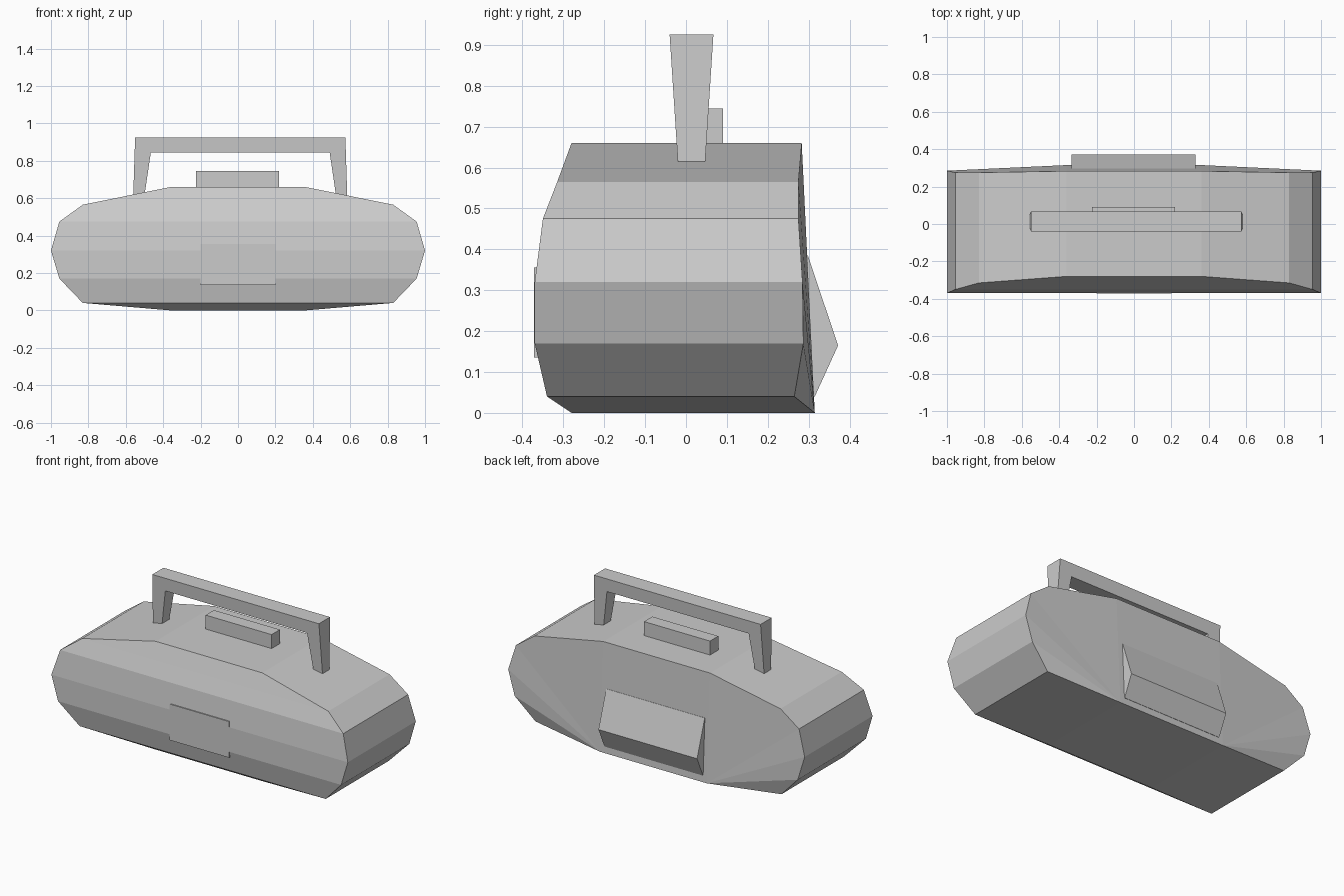
import bpy
import bmesh

if "Cube" in bpy.data.objects:
    bpy.data.objects.remove(bpy.data.objects["Cube"])

grey = bpy.data.materials.new("light_grey")
grey.diffuse_color = (0.6, 0.6, 0.6, 1.0)
grey.use_nodes = True
grey.node_tree.nodes["Principled BSDF"].inputs["Base Color"].default_value = grey.diffuse_color


def make(name, verts, faces):
    """Flat-shaded mesh object with outward normals."""
    bm = bmesh.new()
    vs = [bm.verts.new(v) for v in verts]
    for f in faces:
        bm.faces.new([vs[i] for i in f])
    bmesh.ops.recalc_face_normals(bm, faces=bm.faces)
    mesh = bpy.data.meshes.new(name)
    bm.to_mesh(mesh)
    bm.free()
    mesh.materials.append(grey)
    obj = bpy.data.objects.new(name, mesh)
    bpy.context.collection.objects.link(obj)
    return obj


def prism(name, profile, x0, x1):
    """Extrude a (y, z) profile along x."""
    n = len(profile)
    verts = [(x, y, z) for x in (x0, x1) for y, z in profile]
    faces = [[i, (i + 1) % n, n + (i + 1) % n, n + i] for i in range(n)]
    faces += [list(range(n)), list(range(n, 2 * n))]
    return make(name, verts, faces)


def box_profile(y0, y1, z0, z1):
    return [(y0, z0), (y1, z0), (y1, z1), (y0, z1)]


# Body: stacked levels of (half width, height, front y, back y)
levels = [
    (0.36, 0.00, -0.28, 0.315),
    (0.83, 0.04, -0.34, 0.265),
    (0.955, 0.17, -0.37, 0.287),
    (1.00, 0.32, -0.37, 0.285),
    (0.955, 0.475, -0.35, 0.275),
    (0.83, 0.565, -0.315, 0.275),
    (0.36, 0.66, -0.28, 0.283),
]
verts = []
for hx, z, yf, yb in levels:
    verts += [(-hx, yf, z), (hx, yf, z), (hx, yb, z), (-hx, yb, z)]
last = len(levels) - 1
faces = [[0, 1, 2, 3], [4 * last + k for k in range(4)]]
for i in range(last):
    a, b = 4 * i, 4 * (i + 1)
    faces.append([a, a + 1, b + 1, b])          # front band
    faces.append([a + 1, a + 2, b + 2, b + 1])  # right side
    faces.append([a + 3, a, b, b + 3])          # left side
    if i > 0:                                   # back, fanned from the foot
        faces.append([2, a + 2, b + 2])
        faces.append([3, a + 3, b + 3])
faces.append([2, 3, 4 * last + 3, 4 * last + 2])  # flat middle of the back
make("body", verts, faces)

# Carry handle: four stations of outer and inner points, tapering downwards
cx, cy = 0.012, 0.0135
stations = [(-1, 0.572, 0.615, 0.512, 0.615), (-1, 0.562, 0.925, 0.478, 0.845),
            (1, 0.562, 0.925, 0.478, 0.845), (1, 0.572, 0.615, 0.512, 0.615)]
verts = []
for s, xo, zo, xi, zi in stations:
    for x, z, side in ((xo, zo, -1), (xo, zo, 1), (xi, zi, 1), (xi, zi, -1)):
        half = 0.0335 + (z - 0.615) / 0.31 * 0.02
        verts.append((cx + s * x, cy + side * half, z))
faces = [[0, 1, 2, 3], [12, 13, 14, 15]]
for i in range(3):
    for k in range(4):
        n = (k + 1) % 4
        faces.append([4 * i + k, 4 * i + n, 4 * i + 4 + n, 4 * i + 4 + k])
make("handle", verts, faces)

# Button block on top
prism("top_block", box_profile(0.01, 0.09, 0.64, 0.745), -0.225, 0.22)

# Thin panel on the front
prism("front_panel", box_profile(-0.372, -0.355, 0.135, 0.355), -0.20, 0.20)

# Wedge-shaped housing on the back
prism("rear_housing",
      [(0.25, 0.04), (0.315, 0.04), (0.372, 0.165), (0.298, 0.385), (0.25, 0.385)],
      -0.335, 0.33)
